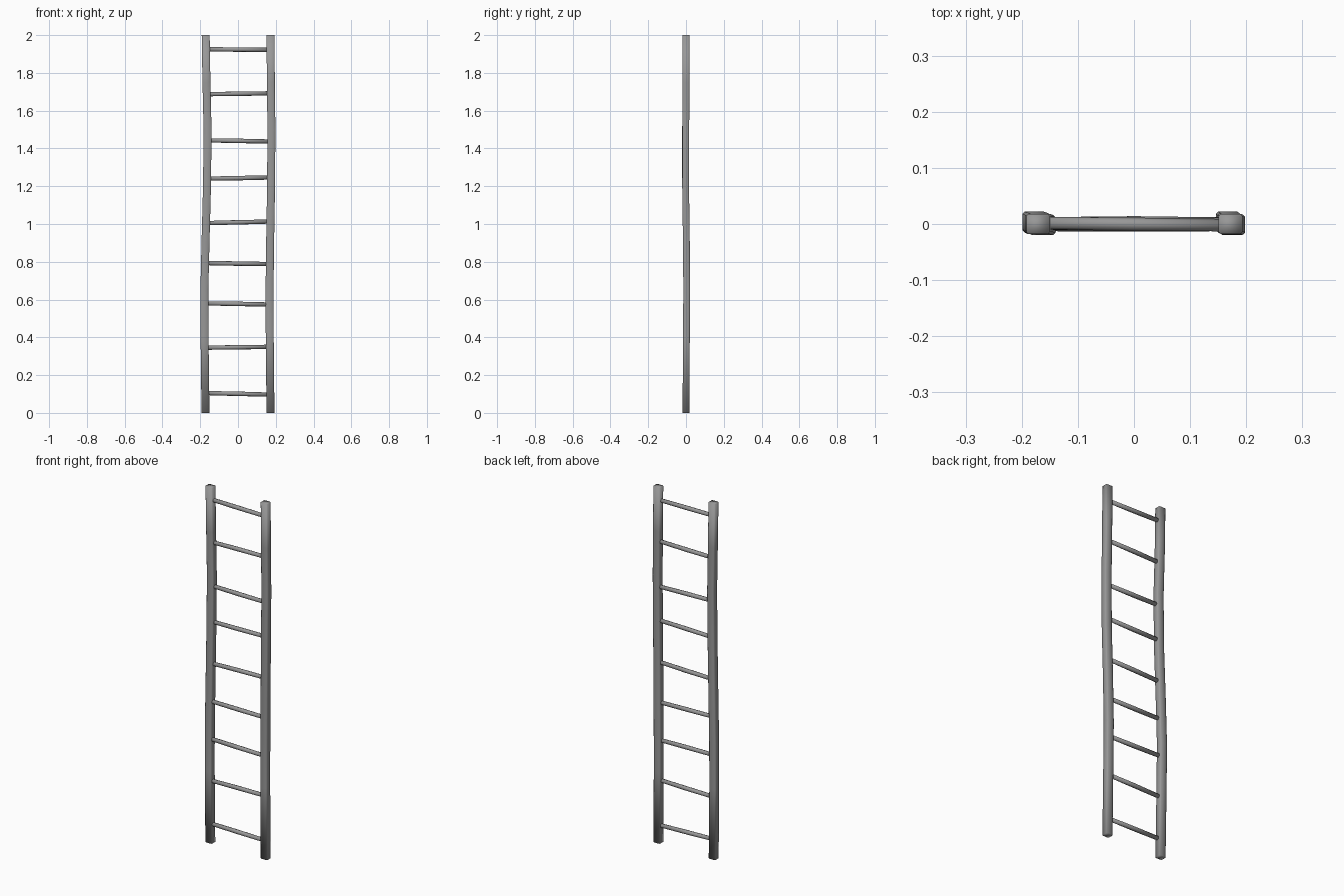
import bpy, bmesh, math
from mathutils import Vector

cube = bpy.data.objects.get("Cube")
if cube:
    bpy.data.objects.remove(cube, do_unlink=True)

# Single grey colour
grey = bpy.data.materials.new("grey")
grey.use_nodes = True
colour = (0.31, 0.31, 0.31, 1)
grey.diffuse_color = colour
grey.node_tree.nodes["Principled BSDF"].inputs["Base Color"].default_value = colour


def loft(name, rings):
    """Skin a closed tube through rings of points and cap both ends."""
    bm = bmesh.new()
    loops = [[bm.verts.new(p) for p in ring] for ring in rings]
    n = len(loops[0])
    for a, b in zip(loops, loops[1:]):
        for i in range(n):
            j = (i + 1) % n
            bm.faces.new((a[i], a[j], b[j], b[i]))
    bm.faces.new(loops[0][::-1])
    bm.faces.new(loops[-1])
    bmesh.ops.recalc_face_normals(bm, faces=bm.faces)
    for f in bm.faces:
        f.smooth = True
    mesh = bpy.data.meshes.new(name)
    bm.to_mesh(mesh)
    bm.free()
    mesh.materials.append(grey)
    obj = bpy.data.objects.new(name, mesh)
    bpy.context.collection.objects.link(obj)
    return obj


# Rails: chamfered square section following a gently warped path (x, y, z)
HX, HY, C = 0.021, 0.018, 0.004
SECTION = [(HX, -HY + C), (HX, HY - C), (HX - C, HY), (C - HX, HY),
           (-HX, HY - C), (-HX, C - HY), (C - HX, -HY), (HX - C, -HY)]


def rail(name, path):
    loft(name, [[(x + u, y + v, z) for u, v in SECTION] for x, y, z in path])


rail("right_rail", [(-0.172, 0, 0), (-0.177, 0.002, 0.4), (-0.178, 0.004, 0.65),
                    (-0.172, 0.002, 0.9), (-0.164, -0.002, 1.2),
                    (-0.161, -0.002, 1.5), (-0.167, 0, 1.75), (-0.171, 0, 2)])
rail("left_rail", [(0.172, 0, 0), (0.168, 0.002, 0.4), (0.167, 0.004, 0.65),
                   (0.170, 0.002, 0.9), (0.175, -0.002, 1.2),
                   (0.177, -0.001, 1.5), (0.174, 0, 1.75), (0.172, 0, 2)])

# Rungs: slightly crooked eight-sided bars, given by height at each end
HEIGHTS = [(0.105, 0.097), (0.345, 0.35), (0.58, 0.574), (0.793, 0.788),
           (1.005, 1.013), (1.24, 1.246), (1.443, 1.437), (1.687, 1.692),
           (1.925, 1.922)]
for k, (za, zb) in enumerate(HEIGHTS):
    rings = []
    for x, z, r in ((-0.168, za, 0.011), (0, (za + zb) / 2, 0.012), (0.168, zb, 0.011)):
        y = 0.002 * math.sin(k * 2 + x * 8)
        rings.append([Vector((x, y + r * math.cos(a), z + r * math.sin(a)))
                      for a in (math.tau * i / 8 for i in range(8))])
    loft(f"rung_{k + 1}", rings)
